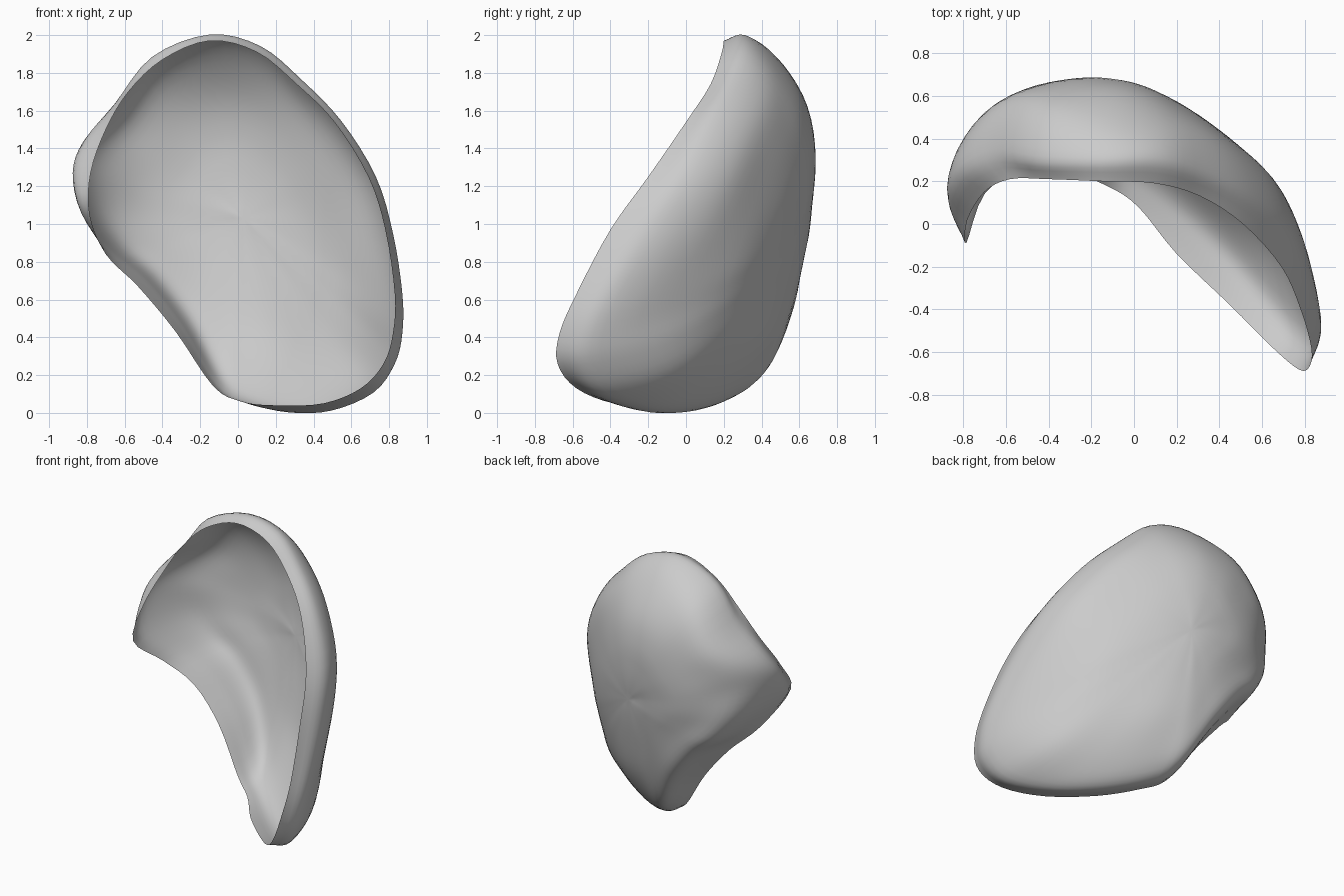
import bpy, bmesh
from mathutils import Vector

if "Cube" in bpy.data.objects:
    bpy.data.objects.remove(bpy.data.objects["Cube"])

# Spokes, clockwise from the top: open rim point, then widest outer point
SPOKES = [
    (-.15, .20, 1.97, -.15, .31, 2.00), (.10, .19, 1.91, .12, .31, 1.94),
    (.31, .13, 1.74, .34, .25, 1.76), (.51, .00, 1.54, .55, .14, 1.54),
    (.69, -.20, 1.25, .73, -.01, 1.25), (.78, -.40, .97, .82, -.20, .95),
    (.83, -.58, .63, .87, -.40, .63), (.82, -.67, .42, .87, -.49, .42),
    (.77, -.68, .26, .83, -.50, .26), (.65, -.58, .13, .72, -.42, .11),
    (.45, -.38, .05, .50, -.20, .015), (.20, -.14, .04, .28, .00, .005),
    (.02, .08, .06, .05, .20, .06), (-.13, .18, .14, -.11, .30, .15),
    (-.33, .25, .43, -.29, .39, .45), (-.53, .25, .67, -.49, .39, .70),
    (-.70, .14, .84, -.68, .28, .86), (-.785, -.09, 1.05, -.83, .10, 1.06),
    (-.78, .02, 1.27, -.875, .17, 1.27), (-.70, .15, 1.50, -.82, .27, 1.435),
    (-.58, .21, 1.70, -.66, .35, 1.62), (-.40, .21, 1.87, -.46, .32, 1.88)]

# Back depth: plan curve over x, minus a fall-off over z
PLAN = [(-.87, .2), (-.85, .3), (-.75, .49), (-.6, .61), (-.4, .67), (-.2, .7), (0, .675),
        (.2, .585), (.4, .445), (.6, .265), (.7, .16), (.8, -.1), (.86, -.35)]
FALL = [(0, .55), (.06, .43), (.17, .3), (.3, .21), (.5, .14), (.75, .08), (1.05, .02),
        (1.35, 0), (1.6, .03), (1.8, .13), (1.93, .26), (2, .38)]
# The right flank is fullest at mid height
FLANK = [(0, -.03), (.3, -.01), (.55, .03), (.85, .07), (1.05, .05), (1.3, 0), (1.6, -.05), (2, -.07)]


def lookup(table, t):
    if t <= table[0][0]:
        return table[0][1]
    for (a, va), (b, vb) in zip(table, table[1:]):
        if t <= b:
            return va + (vb - va) * (t - a) / (b - a)
    return table[-1][1]


def soft(table, t):
    return sum(lookup(table, t + d) for d in (-.06, -.03, 0, .03, .06)) / 5


def back_point(x, z):
    return Vector((x, soft(PLAN, x) - soft(FALL, z) + max(x, 0) * soft(FLANK, z), z))


def spline(a, b, c, d, t):
    return .5 * (2 * b + (c - a) * t + (2 * a - 5 * b + 4 * c - d) * t * t
                 + (3 * b - a - 3 * c + d) * t ** 3)


# Control spokes running from the rim over the edge to the middle of the back
centre = back_point(.03, 1.03)
columns = []
for s in SPOKES:
    rim, wide = Vector(s[:3]), Vector(s[3:])
    col = [rim, wide]
    for f in (.89, .64, .33):
        p = centre.lerp(wide, f)
        col.append(back_point(p.x, p.z))
    columns.append(col + [centre])

# Smooth each spoke inward
n, steps, around = len(columns), 5, 4
fine = []
for i, col in enumerate(columns):
    ext = [2 * col[0] - col[1]] + col + [columns[(i + n // 2) % n][4]]
    fine.append([spline(*ext[k:k + 4], j / steps)
                 for k in range(len(col) - 1) for j in range(steps)])

# Smooth each ring around and build the open shell
bm = bmesh.new()
rings = []
for k in range(len(fine[0])):
    rings.append([bm.verts.new(spline(*[fine[(i + o) % n][k] for o in (-1, 0, 1, 2)], j / around))
                  for i in range(n) for j in range(around)])
m = n * around
for a, b in zip(rings, rings[1:]):
    for i in range(m):
        bm.faces.new((a[i], a[(i + 1) % m], b[(i + 1) % m], b[i]))
pole = bm.verts.new(centre)
for i in range(m):
    bm.faces.new((rings[-1][i], rings[-1][(i + 1) % m], pole))

# Relax the back slightly, leaving rim and outer edge in place
for first, times in ((8, 5), (20, 10)):
    loose = [v for r in rings[first:] for v in r] + [pole]
    for _ in range(times):
        bmesh.ops.smooth_vert(bm, verts=loose, factor=.5, use_axis_y=True)
bmesh.ops.recalc_face_normals(bm, faces=bm.faces)
pole.normal_update()
if pole.normal.y < 0:
    bmesh.ops.reverse_faces(bm, faces=bm.faces)

mesh = bpy.data.meshes.new("curved_shell")
bm.to_mesh(mesh)
bm.free()
shell = bpy.data.objects.new("curved_shell", mesh)
bpy.context.collection.objects.link(shell)
for p in mesh.polygons:
    p.use_smooth = True
